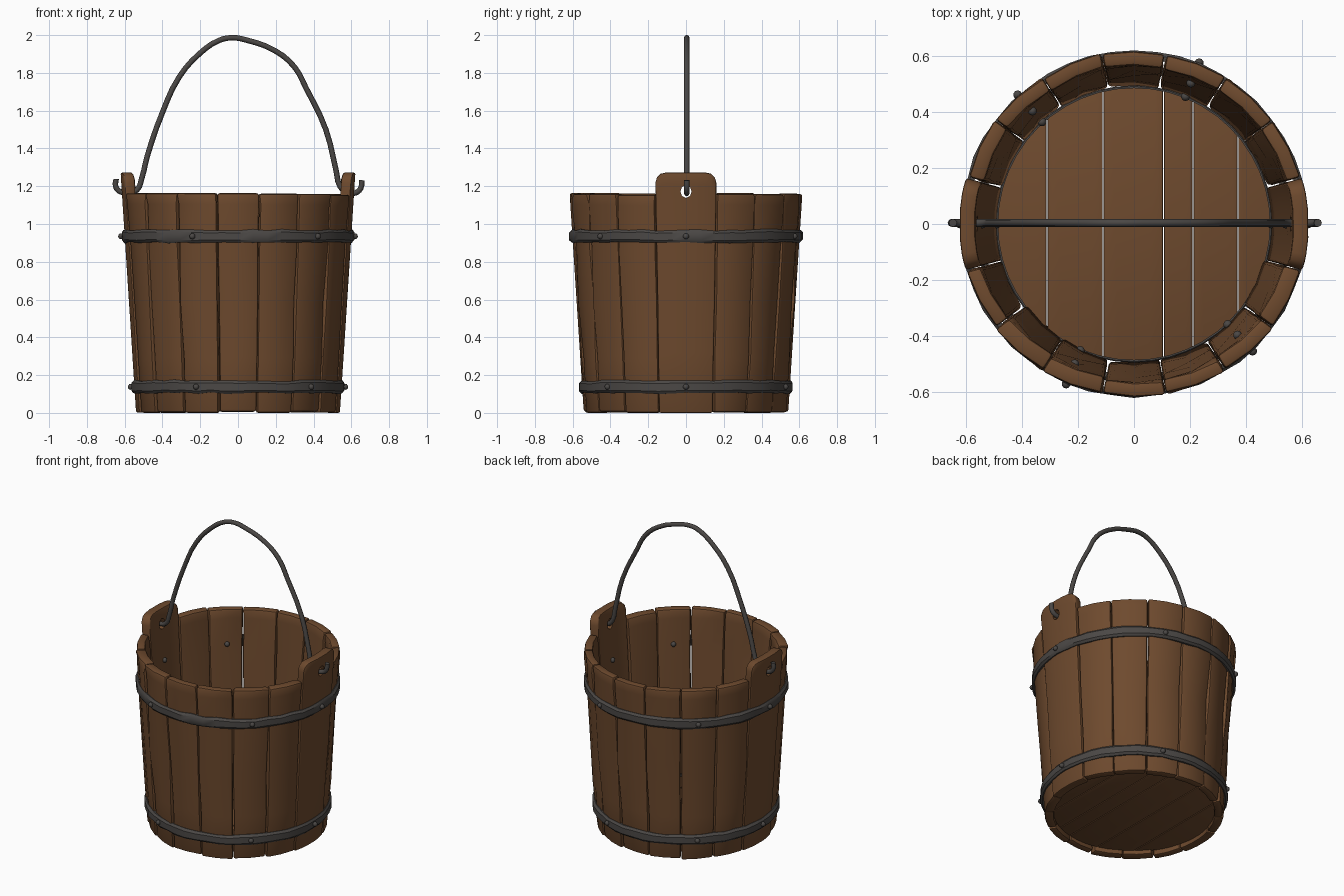
import bpy, bmesh, math, random
from mathutils import Vector

random.seed(4)
if "Cube" in bpy.data.objects:
    bpy.data.objects.remove(bpy.data.objects["Cube"])


def material(name, rgb):
    m = bpy.data.materials.new(name)
    m.use_nodes = True
    m.diffuse_color = (*rgb, 1)
    m.node_tree.nodes["Principled BSDF"].inputs["Base Color"].default_value = (*rgb, 1)
    return m


WOOD = material("brown wood", (0.155, 0.068, 0.027))
IRON = material("dark iron", (0.07, 0.064, 0.06))


def finish(name, bm, mat, bevel=0.0, cutter=None):
    """Turn a bmesh into an object, bake bevel and cut, shade it."""
    bmesh.ops.recalc_face_normals(bm, faces=bm.faces)
    mesh = bpy.data.meshes.new(name)
    bm.to_mesh(mesh)
    bm.free()
    mesh.materials.append(mat)
    ob = bpy.data.objects.new(name, mesh)
    bpy.context.collection.objects.link(ob)
    bpy.ops.object.select_all(action="DESELECT")
    ob.select_set(True)
    bpy.context.view_layer.objects.active = ob
    if bevel:
        mod = ob.modifiers.new("bevel", "BEVEL")
        mod.width, mod.segments = bevel, 2
        mod.limit_method, mod.angle_limit = "ANGLE", math.radians(40)
        bpy.ops.object.modifier_apply(modifier=mod.name)
    if cutter:
        mod = ob.modifiers.new("hole", "BOOLEAN")
        mod.object, mod.operation, mod.solver = cutter, "DIFFERENCE", "EXACT"
        bpy.ops.object.modifier_apply(modifier=mod.name)
    bpy.ops.object.shade_smooth_by_angle(angle=math.radians(35))
    return ob


def polar(r, a, z):
    return Vector((r * math.cos(a), r * math.sin(a), z))


def wall(z):
    """Outer radius of the tapering wall."""
    return 0.541 + 0.075 * z / 1.16


def stave(name, mid, half, columns, top, wobble, bevel, cutter=None):
    """Curved board: columns are (position across, drop at the top)."""
    levels = (0, 0.25, 0.5, 0.75, 0.95, 1)
    thick = 0.057 + random.uniform(-1, 1) * wobble
    foot = random.uniform(0, wobble)
    bm = bmesh.new()
    rings = []
    for f in levels:
        twist, slide = (random.uniform(-wobble, wobble) for _ in range(2))
        outer, inner = [], []
        for t, drop in columns:
            z = foot + f * (top - drop - foot)
            a = mid + t * (half - 0.004) + slide * 0.6
            r = wall(z) + twist * t
            outer.append(bm.verts.new(polar(r, a, z)))
            inner.append(bm.verts.new(polar(r - thick, a, z)))
        rings.append(outer + inner[::-1])
    n = len(rings[0])
    for lo, hi in zip(rings, rings[1:]):
        for i in range(n):
            bm.faces.new((lo[i], lo[(i + 1) % n], hi[(i + 1) % n], hi[i]))
    for ring in (rings[0], rings[-1]):
        for i in range(n // 2 - 1):
            bm.faces.new((ring[i], ring[i + 1], ring[n - 2 - i], ring[n - 1 - i]))
    finish(name, bm, WOOD, bevel, cutter)


# Ear staves with a hole for the handle
bm = bmesh.new()
bmesh.ops.create_cone(bm, cap_ends=True, segments=8, radius1=0.03, radius2=0.03, depth=2)
for v in bm.verts:
    v.co = Vector((v.co.z, v.co.x, 1.172 + v.co.y * 1.15))
punch = finish("hole_cutter", bm, WOOD)
punch.hide_render = True
EAR_HALF = math.radians(15.5)
ear_columns = [(-1, 0.055), (-0.94, 0.025), (-0.82, 0.006), (-0.65, 0), (-0.3, 0),
               (0.3, 0), (0.65, 0), (0.82, 0.006), (0.94, 0.025), (1, 0.055)]
for name, angle in (("left_ear_stave", 0), ("right_ear_stave", math.pi)):
    stave(name, angle, EAR_HALF, ear_columns, 1.272, 0.002, 0.012, punch)
bpy.data.objects.remove(punch)

# Plain staves, seven on the front and seven on the back
COUNT = 7
step = (math.pi - 2 * EAR_HALF) / COUNT
for side, start in (("back", EAR_HALF), ("front", math.pi + EAR_HALF)):
    for i in range(COUNT):
        stave(f"{side}_stave_{i + 1}", start + (i + 0.5) * step, step / 2,
              [(-1, 0), (0, 0), (1, 0)], 1.16 + random.uniform(-0.006, 0.004), 0.008, 0.012)

# Floor planks clipped to a circle
RADIUS = 0.49
cuts = [-RADIUS, -0.31, -0.11, 0.105, 0.21, 0.37, RADIUS]
for i, (x0, x1) in enumerate(zip(cuts, cuts[1:])):
    bm = bmesh.new()
    xs = [x0 + 0.002 + (x1 - x0 - 0.004) * k / 8 for k in range(9)]
    edge = [(x, math.sqrt(RADIUS ** 2 - x * x)) for x in xs]
    outline = edge + [(x, -y) for x, y in reversed(edge)]
    face = bm.faces.new([bm.verts.new((x, y, 0.03)) for x, y in outline])
    grown = bmesh.ops.extrude_face_region(bm, geom=[face])["geom"]
    for v in grown:
        if isinstance(v, bmesh.types.BMVert):
            v.co.z += 0.05
    finish(f"floor_plank_{i + 1}", bm, WOOD, 0.003)


def hoop(name, z, height, r_in, r_out, wobble):
    """Hammered flat ring with a rounded outer face."""
    bm = bmesh.new()
    rings = []
    lean = (r_out - r_in) * 0.4
    for i in range(48):
        a = math.tau * i / 48
        dz, dr, dh = (random.uniform(-wobble, wobble) for _ in range(3))
        h = height / 2 + dh
        section = [(r_in, -h), (r_out - lean, -h), (r_out + dr, -h * 0.6),
                   (r_out + dr, h * 0.6), (r_out - lean, h), (r_in, h)]
        rings.append([bm.verts.new(polar(r, a, z + dz + s)) for r, s in section])
    for a, b in zip(rings, rings[1:] + rings[:1]):
        for k in range(6):
            bm.faces.new((a[k], b[k], b[(k + 1) % 6], a[(k + 1) % 6]))
    finish(name, bm, IRON)


def rivet(name, r, a, z):
    bm = bmesh.new()
    bmesh.ops.create_uvsphere(bm, u_segments=10, v_segments=6, radius=0.016)
    bmesh.ops.translate(bm, verts=bm.verts, vec=polar(r, a, z))
    finish(name, bm, IRON)


# Hoops with rivets through the wall
for name, z in (("lower", 0.138), ("upper", 0.935)):
    r = wall(z)
    hoop(f"{name}_hoop", z, 0.066, r - 0.012, r + 0.016, 0.003)
    for i, deg in enumerate((0, 68, 132, 180, 247, 313)):
        a = math.radians(deg)
        rivet(f"{name}_outer_rivet_{i + 1}", r + 0.018, a, z)
        rivet(f"{name}_inner_rivet_{i + 1}", r - 0.06, a, z)

# Thin ring holding the floor
hoop("floor_ring", 0.085, 0.02, 0.484, 0.494, 0)

# Bent wire handle, hooked through both ears
path = [(-0.645, 1.238), (-0.648, 1.2), (-0.625, 1.172), (-0.58, 1.166), (-0.535, 1.18),
        (-0.51, 1.24), (-0.48, 1.36), (-0.4, 1.59), (-0.31, 1.78), (-0.2, 1.905),
        (-0.1, 1.972), (-0.03, 1.986), (0.04, 1.975), (0.2, 1.915), (0.3, 1.83),
        (0.36, 1.72), (0.465, 1.5), (0.52, 1.28), (0.54, 1.2), (0.58, 1.166),
        (0.625, 1.166), (0.65, 1.19), (0.655, 1.232)]
curve = bpy.data.curves.new("handle", "CURVE")
curve.dimensions = "3D"
curve.bevel_depth = 0.0145
curve.bevel_resolution = 2
curve.use_fill_caps = True
curve.resolution_u = 3
spline = curve.splines.new("BEZIER")
spline.bezier_points.add(len(path) - 1)
for p, (x, z) in zip(spline.bezier_points, path):
    p.co = (x, 0.004, z)
    p.handle_left_type = p.handle_right_type = "AUTO"
curve.materials.append(IRON)
bpy.context.collection.objects.link(bpy.data.objects.new("handle", curve))
